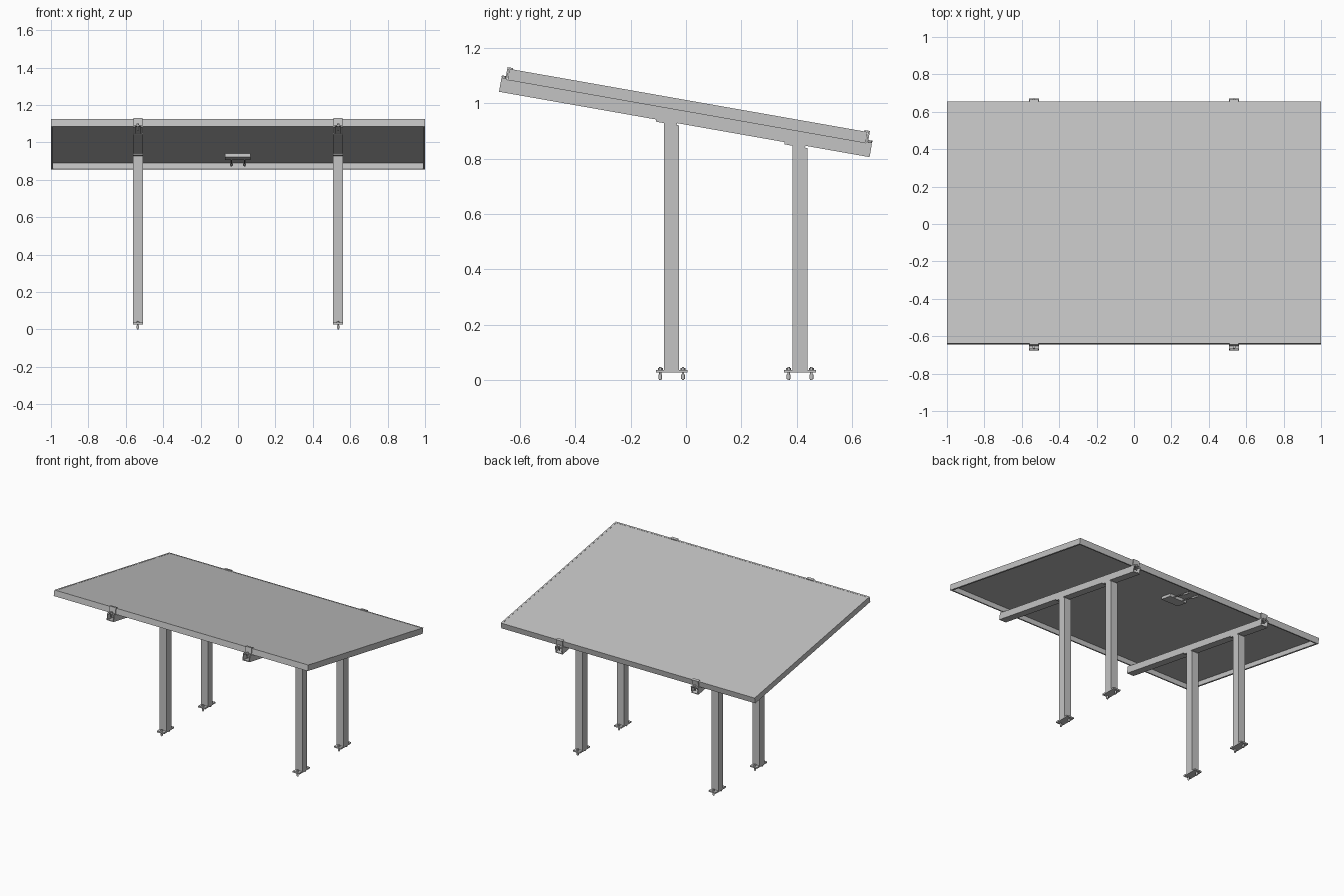
import bpy, bmesh, math
from mathutils import Matrix, Vector

if "Cube" in bpy.data.objects:
    bpy.data.objects.remove(bpy.data.objects["Cube"], do_unlink=True)

GREY = (0.55, 0.55, 0.55, 1)
mat = bpy.data.materials.new("metal_grey")
mat.use_nodes = True
mat.diffuse_color = GREY
mat.node_tree.nodes["Principled BSDF"].inputs["Base Color"].default_value = GREY

SLOPE = math.radians(10)
FLAT = Matrix.Identity(4)
# sloped frame: y runs down the panel, z = 0 is the top of the rails
TILT = Matrix.Translation((0, 0, 0.97)) @ Matrix.Rotation(-SLOPE, 4, 'X')


def finish(name, bm, frame):
    bmesh.ops.recalc_face_normals(bm, faces=bm.faces)
    bm.transform(frame)
    me = bpy.data.meshes.new(name)
    bm.to_mesh(me)
    bm.free()
    me.materials.append(mat)
    ob = bpy.data.objects.new(name, me)
    bpy.context.collection.objects.link(ob)
    return ob


def add_box(bm, x, y, z):
    size = Matrix.Diagonal((x[1] - x[0], y[1] - y[0], z[1] - z[0], 1))
    centre = Vector((sum(x), sum(y), sum(z))) / 2
    bmesh.ops.create_cube(bm, size=1, matrix=Matrix.Translation(centre) @ size)


def add_rod(bm, start, end, radius, sides=12):
    a, b = Vector(start), Vector(end)
    turn = (b - a).to_track_quat('Z', 'Y').to_matrix().to_4x4()
    bmesh.ops.create_cone(bm, cap_ends=True, segments=sides, radius1=radius, radius2=radius,
                          depth=(b - a).length, matrix=Matrix.Translation((a + b) / 2) @ turn)


def extrude_profile(bm, points, y0, y1):
    face = bm.faces.new([bm.verts.new((x, y0, z)) for x, z in points])
    out = bmesh.ops.extrude_face_region(bm, geom=[face])
    verts = [v for v in out["geom"] if isinstance(v, bmesh.types.BMVert)]
    bmesh.ops.translate(bm, verts=verts, vec=(0, y1 - y0, 0))


# panel: thin sheet held inside a deep rim, open underneath
MID, HALF, RIM, TOP = 0.002, 0.657, 0.012, 0.041
front, back = MID - HALF, MID + HALF
bm = bmesh.new()
add_box(bm, (-1 + RIM, 1 - RIM), (front + RIM, back - RIM), (0.032, TOP - 0.001))
finish("panel_sheet", bm, TILT)
bm = bmesh.new()
for s in (-1, 1):
    add_box(bm, sorted((s, s * (1 - RIM))), (front, back), (0, TOP))
    add_box(bm, (-1 + RIM, 1 - RIM), sorted((MID + s * HALF, MID + s * (HALF - RIM))), (0, TOP))
finish("panel_rim", bm, TILT)

# junction box and its two leads under the panel
bm = bmesh.new()
add_box(bm, (-0.07, 0.067), (0.355, 0.445), (0.013, 0.032))
finish("junction_box", bm, TILT)
bm = bmesh.new()
for x in (-0.035, 0.035):
    add_rod(bm, (x, 0.445, 0.018), (x, 0.58, 0.012), 0.004)
    add_rod(bm, (x, 0.55, 0.012), (x, 0.6, 0.012), 0.007)
finish("junction_leads", bm, TILT)

W, H, T, LIP = 0.0275, 0.047, 0.005, 0.014
half_channel = [(W, -H), (W, 0), (LIP, 0), (LIP, -T), (W - T, -T), (W - T, T - H)]
channel = half_channel + [(-x, z) for x, z in reversed(half_channel)]
POSTS = {"front": -0.052, "back": 0.412}

for side, cx in (("left", 0.535), ("right", -0.535)):
    across = (cx - W, cx + W)

    # open channel rail
    bm = bmesh.new()
    extrude_profile(bm, [(cx + x, z) for x, z in channel], -0.678, 0.682)
    finish(side + "_rail", bm, TILT)

    for end, s in (("front", -1), ("back", 1)):
        # stepped clamp with a bolt at the panel edge
        def span(a, b):
            return sorted((MID + s * (HALF + a), MID + s * (HALF + b)))
        bm = bmesh.new()
        add_box(bm, (cx - 0.025, cx + 0.025), span(0.002, 0.022), (0, 0.005))
        add_box(bm, (cx - 0.025, cx + 0.025), span(0.002, 0.008), (0, 0.046))
        add_box(bm, (cx - 0.025, cx + 0.025), span(-0.012, 0.008), (TOP, 0.046))
        bolt = MID + s * (HALF + 0.015)
        add_rod(bm, (cx, bolt, -0.025), (cx, bolt, 0.008), 0.004)
        add_rod(bm, (cx, bolt, 0.005), (cx, bolt, 0.013), 0.008, 6)
        finish(f"{side}_{end}_clamp", bm, TILT)

        # post with its top cut to the slope
        y = POSTS[end]
        bm = bmesh.new()
        add_box(bm, across, (y - W, y + W), (0.036, 0.5))
        for v in bm.verts:
            if v.co.z > 0.4:
                v.co.z = 0.97 - (0.054 + v.co.y * math.sin(SLOPE)) / math.cos(SLOPE)
        finish(f"{side}_{end}_post", bm, FLAT)

        # sloped cap plate under the rail
        bm = bmesh.new()
        u = y / math.cos(SLOPE) - 0.01
        add_box(bm, across, (u - 0.038, u + 0.038), (-0.055, -H))
        finish(f"{side}_{end}_cap_plate", bm, TILT)

        # foot plate and anchor bolts
        bm = bmesh.new()
        add_box(bm, across, (y - 0.057, y + 0.057), (0.026, 0.036))
        finish(f"{side}_{end}_foot_plate", bm, FLAT)
        bm = bmesh.new()
        for by in (y - 0.041, y + 0.041):
            add_rod(bm, (cx, by, 0), (cx, by, 0.046), 0.004)
            add_rod(bm, (cx, by, 0.036), (cx, by, 0.043), 0.009, 6)
            add_rod(bm, (cx, by, 0.004), (cx, by, 0.02), 0.007)
        finish(f"{side}_{end}_anchor_bolts", bm, FLAT)
